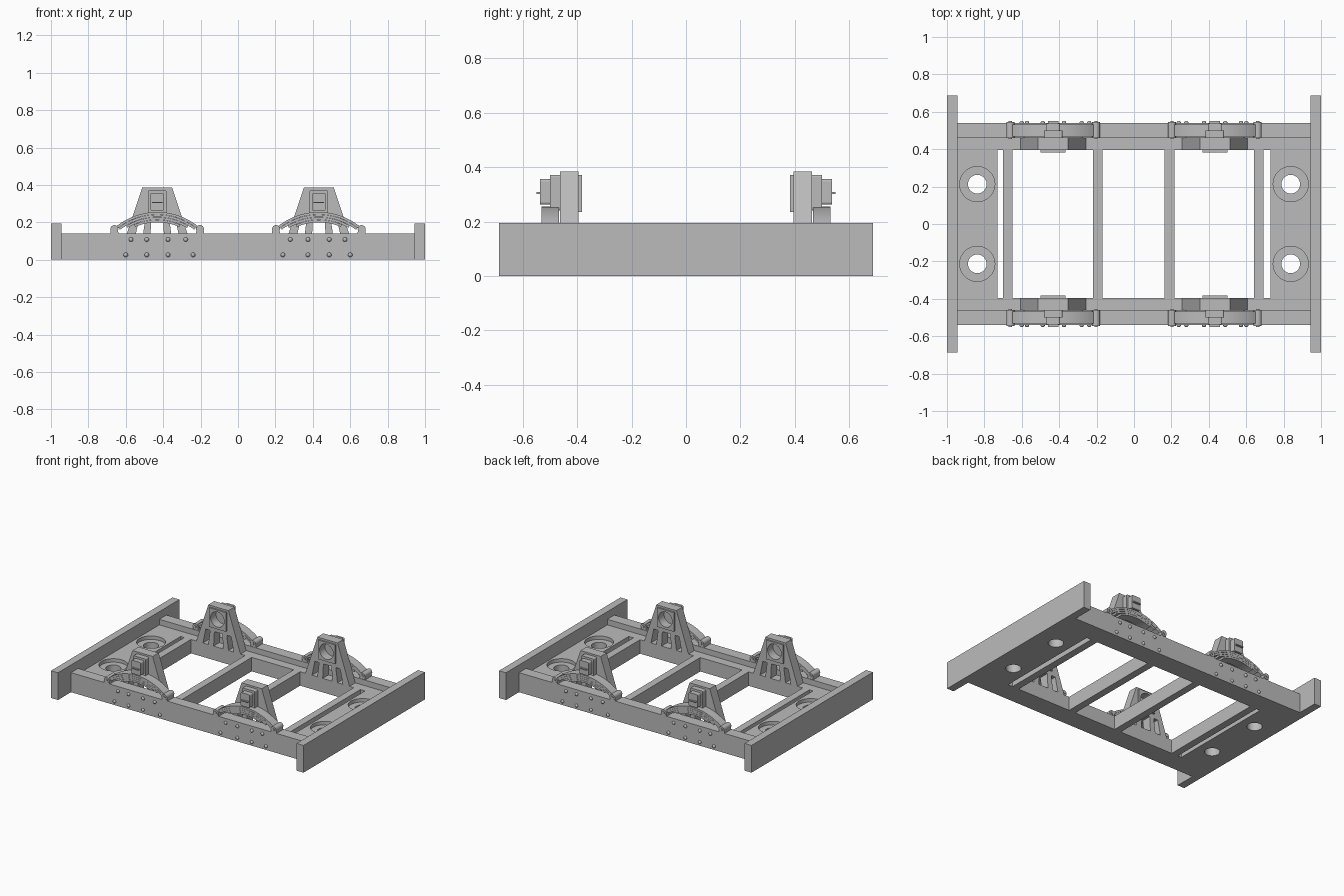
import bpy, bmesh, math
from mathutils import Matrix, Vector

cube = bpy.data.objects.get("Cube")
if cube:
    bpy.data.objects.remove(cube, do_unlink=True)

grey = bpy.data.materials.new("frame_grey")
grey.use_nodes = True
COLOUR = (0.5, 0.5, 0.5, 1)
grey.diffuse_color = COLOUR
grey.node_tree.nodes["Principled BSDF"].inputs["Base Color"].default_value = COLOUR


def finish(name, bm, smooth=False):
    bmesh.ops.recalc_face_normals(bm, faces=bm.faces)
    mesh = bpy.data.meshes.new(name)
    bm.to_mesh(mesh)
    bm.free()
    mesh.materials.append(grey)
    ob = bpy.data.objects.new(name, mesh)
    bpy.context.collection.objects.link(ob)
    if smooth:
        bpy.ops.object.select_all(action='DESELECT')
        ob.select_set(True)
        bpy.context.view_layer.objects.active = ob
        bpy.ops.object.shade_smooth_by_angle(angle=math.radians(35))
    return ob


def box(name, x, y, z, bevel=0):
    """Box from (low, high) pairs on each axis."""
    bm = bmesh.new()
    bmesh.ops.create_cube(bm, size=1)
    for v in bm.verts:
        for i, (a, b) in enumerate((x, y, z)):
            v.co[i] = (a + b) / 2 + v.co[i] * (b - a)
    if bevel:
        edges = [e for e in bm.edges if abs(e.verts[0].co.y - e.verts[1].co.y) > 1e-4]
        bmesh.ops.bevel(bm, geom=edges, offset=bevel, segments=3, affect='EDGES', profile=0.5)
    return finish(name, bm)


def prism(name, points, cx, y0, y1, smooth=False):
    """Extrude an x-z outline along y."""
    bm = bmesh.new()
    face = bm.faces.new([bm.verts.new((cx + px, y0, pz)) for px, pz in points])
    out = bmesh.ops.extrude_face_region(bm, geom=[face])
    moved = [g for g in out["geom"] if isinstance(g, bmesh.types.BMVert)]
    bmesh.ops.translate(bm, verts=moved, vec=(0, y1 - y0, 0))
    return finish(name, bm, smooth)


def cylinder(name, centre, radius, length, axis='Z'):
    bm = bmesh.new()
    bmesh.ops.create_cone(bm, cap_ends=True, segments=32, radius1=radius, radius2=radius, depth=length)
    if axis == 'Y':
        bmesh.ops.rotate(bm, verts=bm.verts, matrix=Matrix.Rotation(math.pi / 2, 3, 'X'))
    bmesh.ops.translate(bm, verts=bm.verts, vec=Vector(centre))
    return finish(name, bm, True)


def cut(ob, cutters):
    """Subtract the cutters and remove them."""
    for c in cutters:
        m = ob.modifiers.new("cut", 'BOOLEAN')
        m.operation, m.solver, m.object = 'DIFFERENCE', 'EXACT', c
    bpy.context.view_layer.update()
    deps = bpy.context.evaluated_depsgraph_get()
    mesh = bpy.data.meshes.new_from_object(ob.evaluated_get(deps))
    ob.modifiers.clear()
    ob.data = mesh
    for c in cutters:
        bpy.data.objects.remove(c, do_unlink=True)
    bpy.ops.object.select_all(action='DESELECT')
    ob.select_set(True)
    bpy.context.view_layer.objects.active = ob
    bpy.ops.object.shade_smooth_by_angle(angle=math.radians(35))


def side_range(s, a, b):
    return (a, b) if s > 0 else (-b, -a)


DECK = 0.1      # height of the low inner frame
RAIL = 0.14     # height of the outer side rails

# End beams and end plates with stepped round sockets
for s, end in ((-1, "right"), (1, "left")):
    box(end + "_end_beam", side_range(s, 0.945, 1), (-0.687, 0.687), (0, 0.195))
    plate = box(end + "_end_plate", side_range(s, 0.73, 0.945), (-0.46, 0.46), (0, DECK))
    cutters = []
    for y in (-0.213, 0.213):
        cutters.append(cylinder("socket_cutter", (s * 0.838, y, DECK + 0.02), 0.094, 0.09))
        cutters.append(cylinder("hole_cutter", (s * 0.838, y, 0.05), 0.05, 0.3))
    cut(plate, cutters)

# Cross bars
for x in (-0.675, -0.194, 0.19, 0.667):
    box("cross_bar", (x - 0.026, x + 0.026), (-0.395, 0.395), (0, DECK))

# Pedestal outline: sloped sides and four legs
half = [(0.175, DECK), (0.122, DECK), (0.1, 0.205), (0.066, 0.205), (0.08, DECK),
        (0.038, DECK), (0.032, 0.205)]
pedestal_outline = ([(-0.08, 0.385), (0.08, 0.385)] + half
                    + [(-x, z) for x, z in reversed(half)])

# Leaf spring arc
RADIUS = 0.352
TOP = 0.255
LEAF = 0.014


def leaf_outline(level, reach):
    outer = RADIUS - level * LEAF
    inner = outer - LEAF + 0.001
    angle = math.asin(reach / RADIUS)
    steps = [angle * (i / 10 - 1) for i in range(21)]
    arc = lambda r, t: (r * math.sin(t), TOP - RADIUS + r * math.cos(t))
    return [arc(outer, t) for t in steps] + [arc(inner, t) for t in reversed(steps)]


for s, side in ((-1, "front"), (1, "back")):
    def yr(a, b):
        return side_range(s, a, b)

    box(side + "_side_rail", (-0.945, 0.945), yr(0.46, 0.54), (0, RAIL))
    box(side + "_inner_rail", (-0.73, 0.73), yr(0.395, 0.46), (0, DECK))

    for e in (-1, 1):
        cx = e * 0.432
        # Pedestal and axle box with round bearing recess
        pedestal = prism(side + "_pedestal", pedestal_outline, cx, *yr(0.395, 0.463))
        bearing = box(side + "_bearing_housing", (cx - 0.067, cx + 0.067), yr(0.383, 0.395), (0.235, 0.372))
        for part in (pedestal, bearing):
            cut(part, [cylinder("bearing_cutter", (cx, s * 0.40, 0.305), 0.054, 0.09, 'Y')])
        box(side + "_axle_box", (cx - 0.049, cx + 0.049), yr(0.463, 0.5), (0.24, 0.372), 0.008)
        box(side + "_axle_box_cover", (cx - 0.037, cx + 0.037), yr(0.5, 0.537), (0.262, 0.357), 0.01)
        box(side + "_cover_latch", (cx - 0.028, cx + 0.028), yr(0.537, 0.55), (0.302, 0.309))

        # Stacked leaf spring with end eyes on brackets
        for level, reach in enumerate((0.235, 0.215, 0.18, 0.14)):
            prism(side + "_spring_leaf", leaf_outline(level, reach), cx, *yr(0.467, 0.532), True)
        for d in (-1, 1):
            x = cx + d * 0.229
            cylinder(side + "_spring_eye", (x, s * 0.503, 0.164), 0.021, 0.084, 'Y')
            cylinder(side + "_spring_pin", (x, s * 0.503, 0.164), 0.009, 0.096, 'Y')
            prism(side + "_spring_bracket",
                  [(-0.022, RAIL), (0.022, RAIL), (0.018, 0.165), (-0.018, 0.165)], x, *yr(0.463, 0.54))

        # Rivets on the rail
        for z, xs in ((0.026, (0.24, 0.374, 0.488, 0.6)), (0.108, (0.28, 0.374, 0.488, 0.572))):
            for x in xs:
                bm = bmesh.new()
                bmesh.ops.create_uvsphere(bm, u_segments=12, v_segments=8, radius=0.012)
                bmesh.ops.translate(bm, verts=bm.verts, vec=Vector((e * x, s * 0.54, z)))
                finish(side + "_rivet", bm, True)
